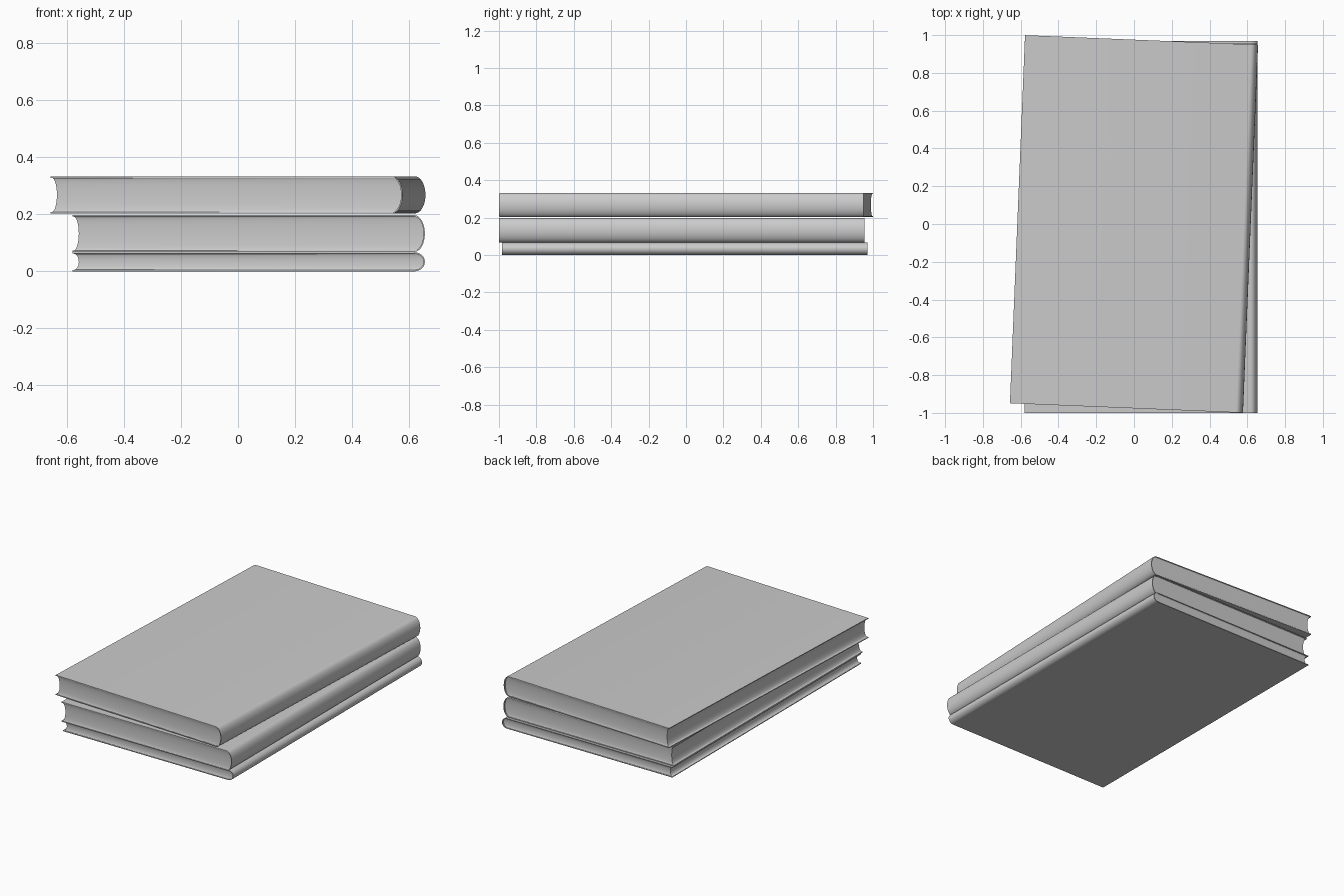
import bpy, bmesh, math

if "Cube" in bpy.data.objects:
    bpy.data.objects.remove(bpy.data.objects["Cube"])

WIDTH, LENGTH = 1.235, 1.955
BOARD = 0.005      # cover thickness
SPINE = 0.037      # how far the spine bulges
SEGS = 16


def finish(name, bm, loc, angle):
    bmesh.ops.recalc_face_normals(bm, faces=bm.faces)
    mesh = bpy.data.meshes.new(name)
    bm.to_mesh(mesh)
    bm.free()
    obj = bpy.data.objects.new(name, mesh)
    bpy.context.collection.objects.link(obj)
    obj.location = loc
    obj.rotation_euler.z = angle
    bpy.ops.object.select_all(action='DESELECT')
    obj.select_set(True)
    bpy.context.view_layer.objects.active = obj
    bpy.ops.object.shade_smooth_by_angle(angle=math.radians(35))


def c_profile(half_h, inset):
    """Half-open cover outline in x/z: bottom board, rounded spine, top board."""
    x0, xs = -WIDTH / 2, WIDTH / 2 - SPINE
    h = half_h - inset
    pts = [(x0, -h)]
    for i in range(SEGS + 1):
        a = -math.pi / 2 + math.pi * i / SEGS
        pts.append((xs + (SPINE - inset) * math.cos(a), h * math.sin(a)))
    return pts + [(x0, h)]


def cover(name, height, length, loc, angle):
    bm = bmesh.new()
    outer, inner = c_profile(height / 2, 0), c_profile(height / 2, BOARD)
    rows = []
    for y in (-length / 2, length / 2):
        rows.append([[bm.verts.new((x, y, z)) for x, z in p] for p in (outer, inner)])
    (of, inf), (ob, inb) = rows
    for i in range(len(outer) - 1):
        for a, b in ((of, ob), (inb, inf), (inf, of), (ob, inb)):
            bm.faces.new((a[i], a[i + 1], b[i + 1], b[i]))
    for i in (0, -1):
        bm.faces.new((of[i], ob[i], inb[i], inf[i]))
    finish(name, bm, loc, angle)


def pages(name, height, length, loc, angle):
    """Stacked rings: hollow fore edge and ends, rounded back edge."""
    bm = bmesh.new()
    h = height / 2 - BOARD
    rings = []
    for i in range(SEGS + 1):
        t = math.sin(-math.pi / 2 + math.pi * i / SEGS)
        bow = math.sqrt(max(0, 1 - t * t))
        left = -WIDTH / 2 + 0.004 + 0.018 * bow
        right = WIDTH / 2 - SPINE + (SPINE - BOARD) * bow
        y = length / 2 - 0.003 - 0.007 * bow
        rings.append([bm.verts.new((px, py, t * h)) for px, py in
                      ((left, -y), (right, -y), (right, y), (left, y))])
    for a, b in zip(rings, rings[1:]):
        for k in range(4):
            n = (k + 1) % 4
            bm.faces.new((a[k], a[n], b[n], b[k]))
    bm.faces.new(rings[0])
    bm.faces.new(rings[-1])
    finish(name, bm, loc, angle)


# name, z bottom, z top, length, centre x, centre y, turn in degrees
books = [
    ("bottom_book", 0.0, 0.067, LENGTH, 0.0375, -0.0075, 0),
    ("middle_book", 0.068, 0.197, LENGTH, 0.0375, -0.0225, 0),
    ("top_book", 0.203, 0.333, 1.95, 0.0, 0.0, -2.35),
]
for name, z0, z1, length, x, y, turn in books:
    args = (z1 - z0, length, (x, y, (z0 + z1) / 2), math.radians(turn))
    cover(name + "_cover", *args)
    pages(name + "_pages", *args)
